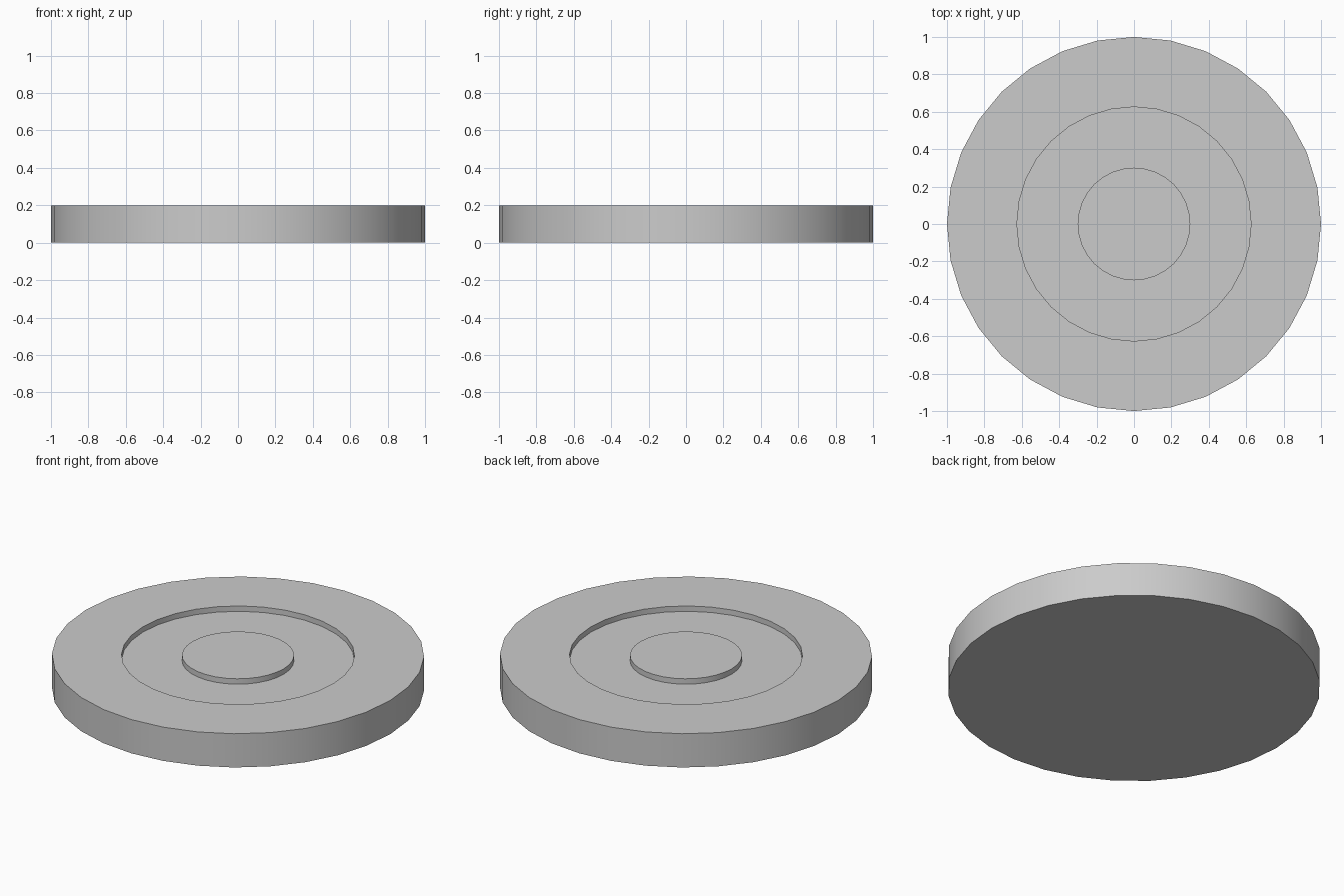
import bpy, bmesh
from math import cos, sin, tau, radians

if "Cube" in bpy.data.objects:
    bpy.data.objects.remove(bpy.data.objects["Cube"])

SIDES = 32
# (radius, height) profile from the outer bottom edge to the top of the centre boss
PROFILE = [(1.0, 0.0), (1.0, 0.2), (0.626, 0.2), (0.626, 0.168), (0.301, 0.168), (0.301, 0.2)]


def lathe(name, profile, sides):
    bm = bmesh.new()
    rings = [[bm.verts.new((r * cos(tau * i / sides), r * sin(tau * i / sides), z))
              for i in range(sides)] for r, z in profile]
    for low, high in zip(rings, rings[1:]):
        for i in range(sides):
            j = (i + 1) % sides
            bm.faces.new((low[i], low[j], high[j], high[i]))
    # flat base and boss top
    bm.faces.new(rings[0][::-1])
    bm.faces.new(rings[-1])
    bmesh.ops.recalc_face_normals(bm, faces=bm.faces)
    mesh = bpy.data.meshes.new(name)
    bm.to_mesh(mesh)
    bm.free()
    obj = bpy.data.objects.new(name, mesh)
    bpy.context.collection.objects.link(obj)
    return obj


# Disc with a shallow ring groove around a central boss
disc = lathe("grooved_disc", PROFILE, SIDES)
bpy.context.view_layer.objects.active = disc
disc.select_set(True)
bpy.ops.object.shade_smooth_by_angle(angle=radians(30))
